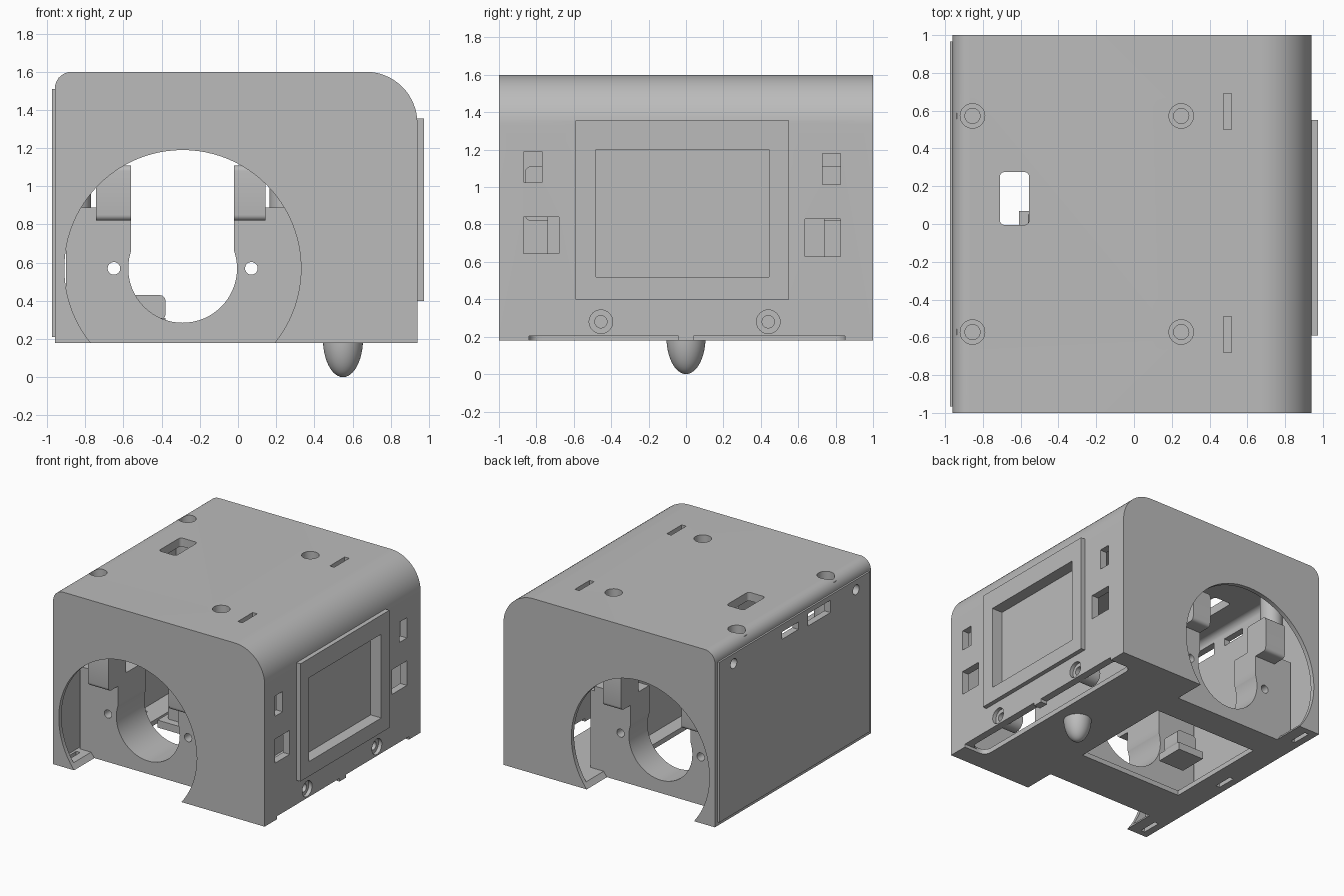
import bpy, bmesh, math
from mathutils import Matrix, Vector

cube = bpy.data.objects.get("Cube")
if cube:
    bpy.data.objects.remove(cube, do_unlink=True)

grey = bpy.data.materials.new("grey plastic")
grey.use_nodes = True
grey.diffuse_color = (0.5, 0.5, 0.5, 1)
grey.node_tree.nodes["Principled BSDF"].inputs["Base Color"].default_value = (0.5, 0.5, 0.5, 1)


def finish(name, bm):
    bmesh.ops.recalc_face_normals(bm, faces=bm.faces)
    mesh = bpy.data.meshes.new(name)
    bm.to_mesh(mesh)
    bm.free()
    mesh.materials.append(grey)
    ob = bpy.data.objects.new(name, mesh)
    bpy.context.collection.objects.link(ob)
    return ob


def box(name, x, y, z, round_axis=None, radius=0.03):
    """Box from (min, max) ranges; edges along round_axis may be rounded."""
    bm = bmesh.new()
    bmesh.ops.create_cube(bm, size=1)
    for v in bm.verts:
        for i, (lo, hi) in enumerate((x, y, z)):
            v.co[i] = lo if v.co[i] < 0 else hi
    if round_axis is not None:
        edges = [e for e in bm.edges
                 if abs((e.verts[0].co - e.verts[1].co).normalized()[round_axis]) > 0.9]
        bmesh.ops.bevel(bm, geom=edges, offset=radius, segments=5, affect='EDGES', profile=0.5)
    return finish(name, bm)


def cylinder(name, start, end, radius, sides=32):
    start, end = Vector(start), Vector(end)
    axis = end - start
    turn = axis.to_track_quat('Z', 'Y').to_matrix().to_4x4()
    bm = bmesh.new()
    bmesh.ops.create_cone(bm, cap_ends=True, segments=sides, radius1=radius, radius2=radius,
                          depth=axis.length, matrix=Matrix.Translation((start + end) / 2) @ turn)
    return finish(name, bm)


def profile_prism(name, x, y, z, left_r, right_r):
    """Housing section with two different top corner radii, extruded along y."""
    pts = [(x[0], z[0]), (x[1], z[0])]
    for cx, r, a0 in ((x[1] - right_r, right_r, 0), (x[0] + left_r, left_r, 90)):
        for i in range(17):
            a = math.radians(a0 + 90 * i / 16)
            pts.append((cx + r * math.cos(a), z[1] - r + r * math.sin(a)))
    bm = bmesh.new()
    face = bm.faces.new([bm.verts.new((px, y[0], pz)) for px, pz in pts])
    ext = bmesh.ops.extrude_face_region(bm, geom=[face])
    moved = [g for g in ext["geom"] if isinstance(g, bmesh.types.BMVert)]
    bmesh.ops.translate(bm, verts=moved, vec=(0, y[1] - y[0], 0))
    return finish(name, bm)


def combine(target, tool, operation='DIFFERENCE'):
    mod = target.modifiers.new("bool", 'BOOLEAN')
    mod.operation, mod.solver, mod.object = operation, 'EXACT', tool
    bpy.context.view_layer.objects.active = target
    bpy.ops.object.modifier_apply(modifier=mod.name)
    bpy.data.objects.remove(tool, do_unlink=True)


# Hollow housing with large round openings at both ends
housing = profile_prism("housing", (-0.96, 0.94), (-1, 1), (0.18, 1.6), 0.09, 0.27)
combine(housing, profile_prism("cavity", (-0.92, 0.88), (-0.965, 0.965), (0.22, 1.53), 0.05, 0.21))
for s in (-1, 1):
    combine(housing, cylinder("end_cut", (-0.29, s * 0.74, 0.57), (-0.29, s * 1.1, 0.57), 0.62, 96))

# Display bezel
combine(housing, box("bezel", (0.9, 0.975), (-0.59, 0.55), (0.4, 1.355)), 'UNION')
combine(housing, box("window_cut", (0.8, 1.1), (-0.48, 0.445), (0.52, 1.2)))
display = box("display", (0.83, 0.88), (-0.52, 0.485), (0.48, 1.24))

# Screw bosses inside the roof and the display wall, with counterbored holes
roof_screws = [(x, s * 0.572) for x in (-0.855, 0.25) for s in (-1, 1)]
for x, y in roof_screws:
    post = cylinder("roof_boss", (x, y, 0.85), (x, y, 1.57), 0.085)
    combine(post, cylinder("bore", (x, y, 1), (x, y, 1.7), 0.04))
    combine(post, cylinder("sink", (x, y, 1.53), (x, y, 1.7), 0.065))
    combine(post, box("trim", (-1.2, -0.94), (-1, 1), (0, 2)))
    combine(housing, cylinder("sink", (x, y, 1.5), (x, y, 1.7), 0.065))
for y in (-0.455, 0.44):
    boss = cylinder("display_boss", (0.76, y, 0.28), (0.91, y, 0.28), 0.075)
    combine(boss, cylinder("bore", (0.7, y, 0.28), (1, y, 0.28), 0.033))
    combine(housing, cylinder("sink", (0.85, y, 0.28), (1, y, 0.28), 0.063))

# Rectangular ports beside the display
for y, z in (((-0.865, -0.77), (1.025, 1.19)), ((0.73, 0.825), (1.015, 1.18)),
             ((-0.87, -0.68), (0.645, 0.84)), ((0.635, 0.825), (0.63, 0.83))):
    combine(housing, box("port", (0.8, 1), y, z))

# Roof openings
combine(housing, box("cable_hole", (-0.71, -0.555), (-0.005, 0.275), (1.4, 1.7), 2, 0.025))
for y in ((0.5, 0.69), (-0.68, -0.49)):
    combine(housing, box("roof_slot", (0.475, 0.515), y, (1.4, 1.7)))

# Floor openings: centre hatch, vent slit under the display, thin tab slots
combine(housing, box("hatch", (-0.74, 0.19), (-0.37, 0.5), (0.1, 0.3)))
combine(housing, box("vent", (0.74, 0.88), (-0.84, 0.85), (0.1, 0.24), 2, 0.06))
for y in ((-0.84, -0.04), (0.04, 0.85)):
    combine(housing, box("slit", (0.8, 1), y, (0.1, 0.205)))
for y in (-0.87, 0, 0.87):
    combine(housing, box("tab_slot", (-0.9, -0.865), (y - 0.08, y + 0.08), (0.1, 0.3)))

# Thin cover panel on the flat side, pierced together with the wall
panel = box("side_panel", (-0.975, -0.95), (-0.965, 0.965), (0.21, 1.51))
for target in (housing, panel):
    for y in (-0.79, 0.78):
        combine(target, cylinder("pin_hole", (-1.1, y, 1.43), (-0.88, y, 1.43), 0.04))
    for y, z in (((-0.05, 0.16), (1.39, 1.45)), ((-0.46, -0.17), (1.37, 1.47))):
        combine(target, box("side_slot", (-1.1, -0.88), y, z))

# Drive mounts: thick walls with an open-topped bore and two raised lugs
for s, inner, name in ((-1, 0.38, "front_mount"), (1, 0.5, "back_mount")):
    span = lambda a, b: tuple(sorted((s * a, s * b)))
    mount = box(name, (-0.9, 0.305), span(inner, 0.74), (0.19, 0.89))
    combine(mount, cylinder("bore", (-0.29, s * 0.3, 0.57), (-0.29, s * 0.9, 0.57), 0.285, 64))
    combine(mount, box("slot", (-0.56, -0.02), span(0.3, 0.9), (0.57, 1.3)))
    for x in (-0.65, 0.07):
        combine(mount, cylinder("bolt", (x, s * 0.3, 0.57), (x, s * 0.9, 0.57), 0.033))
    for x in ((-0.745, -0.56), (-0.02, 0.145)):
        lug = box("mount_lug", x, span(0.64, 0.86), (0.82, 1.11), 0, 0.03)

# Inner partition beside the mounts
partition = box("partition", (0.305, 0.34), (-0.74, 0.74), (0.2, 0.85))

# Small sensor bracket above the hatch
base = box("sensor_base", (-0.61, -0.38), (-0.16, 0.07), (0.25, 0.31))
upright = box("sensor_block", (-0.56, -0.38), (-0.1, 0.05), (0.3, 0.43), 1, 0.03)

# Rounded foot under the floor
bm = bmesh.new()
bmesh.ops.create_uvsphere(bm, u_segments=40, v_segments=24, radius=1,
                          matrix=Matrix.Translation((0.55, 0, 0.2)) @ Matrix.Diagonal((0.105, 0.105, 0.2, 1)))
bmesh.ops.bisect_plane(bm, geom=bm.verts[:] + bm.edges[:] + bm.faces[:], plane_co=(0, 0, 0.21),
                       plane_no=(0, 0, 1), clear_outer=True)
bmesh.ops.holes_fill(bm, edges=[e for e in bm.edges if e.is_boundary])
foot = finish("round_foot", bm)

# Smooth curved surfaces while keeping edges crisp
bpy.ops.object.select_all(action='DESELECT')
for ob in bpy.context.collection.objects:
    if ob.type == 'MESH' and ob.data.materials and ob.data.materials[0] == grey:
        ob.select_set(True)
bpy.context.view_layer.objects.active = housing
bpy.ops.object.shade_smooth_by_angle(angle=math.radians(30))
